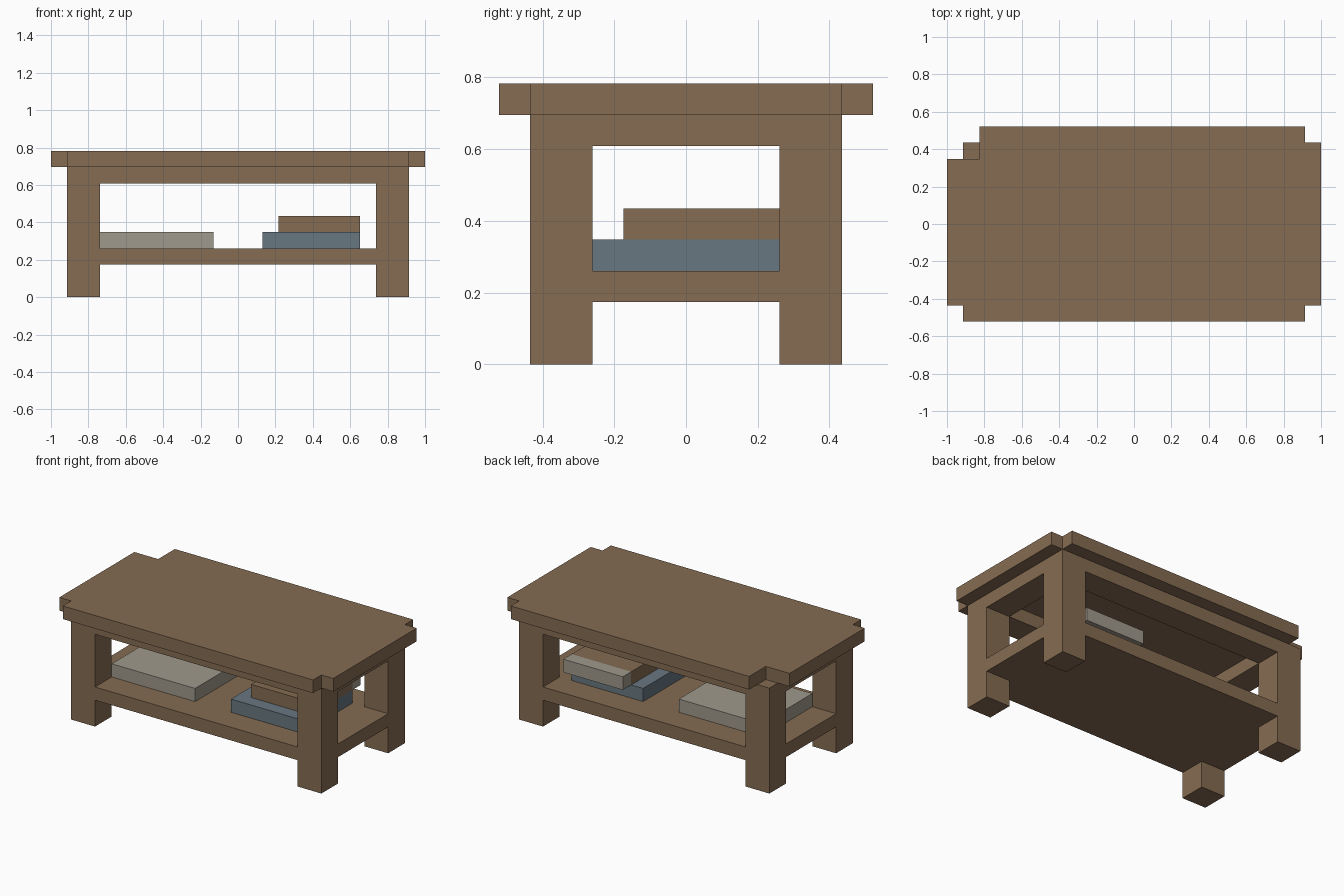
import bpy
import bmesh

U = 2 / 23  # one block; all sizes below are in blocks

if "Cube" in bpy.data.objects:
    bpy.data.objects.remove(bpy.data.objects["Cube"], do_unlink=True)


def material(name, rgb):
    m = bpy.data.materials.new(name)
    m.use_nodes = True
    m.diffuse_color = (*rgb, 1)
    m.node_tree.nodes["Principled BSDF"].inputs["Base Color"].default_value = (*rgb, 1)
    return m


wood = material("brown wood", (0.235, 0.15, 0.085))
paper = material("warm grey", (0.35, 0.32, 0.262))
cloth = material("slate blue", (0.138, 0.184, 0.216))


def slab(name, outline, z0, z1, mat):
    """Extrude a flat outline from z0 up to z1."""
    bm = bmesh.new()
    base = bm.faces.new([bm.verts.new((x * U, y * U, z0 * U)) for x, y in outline])
    up = bmesh.ops.extrude_face_region(bm, geom=[base])["geom"]
    bmesh.ops.translate(bm, vec=(0, 0, (z1 - z0) * U),
                        verts=[v for v in up if isinstance(v, bmesh.types.BMVert)])
    bmesh.ops.recalc_face_normals(bm, faces=bm.faces)
    mesh = bpy.data.meshes.new(name)
    bm.to_mesh(mesh)
    bm.free()
    mesh.materials.append(mat)
    obj = bpy.data.objects.new(name, mesh)
    bpy.context.scene.collection.objects.link(obj)
    return obj


def box(name, x0, x1, y0, y1, z0, z1, mat):
    return slab(name, [(x0, y0), (x1, y0), (x1, y1), (x0, y1)], z0, z1, mat)


def notched(hx, hy, nx, ny):
    """Rectangle with a notch of nx by ny cut from each corner, counterclockwise."""
    ix, iy = hx - nx, hy - ny
    return [(hx, -iy), (hx, iy), (ix, iy), (ix, hy),
            (-ix, hy), (-ix, iy), (-hx, iy), (-hx, -iy),
            (-ix, -iy), (-ix, -hy), (ix, -hy), (ix, -iy)]


# Tabletop, with one corner broken away further to bare the leg
top = notched(11.5, 6, 1, 1)
top[4:7] = [(-9.5, 6), (-9.5, 4), (-11.5, 4)]
slab("tabletop", top, 8, 9, wood)

# Legs
for sx, side in ((-1, "right"), (1, "left")):
    for sy, end in ((-1, "front"), (1, "back")):
        cx, cy = sx * 9.5, sy * 4
        box(f"{end}_{side}_leg", cx - 1, cx + 1, cy - 1, cy + 1, 0, 8, wood)

# Rails under the top, between the legs
for s, end, side in ((-1, "front", "right"), (1, "back", "left")):
    box(f"{end}_rail", -8.5, 8.5, s * 4 - 1, s * 4 + 1, 7, 8, wood)
    box(f"{side}_rail", s * 9.5 - 1, s * 9.5 + 1, -3, 3, 7, 8, wood)

# Lower shelf, notched around the legs
slab("shelf", notched(10.5, 5, 2, 2), 2, 3, wood)

# Items on the shelf
box("grey_book", -8.5, -1.5, -3, 3, 3, 4, paper)
box("blue_book", 1.5, 7.5, -3, 3, 3, 4, cloth)
box("brown_book", 2.5, 7.5, -2, 3, 4, 5, wood)
box("brown_book_pages", 2.5, 7.5, 3, 4, 4, 5, paper)
